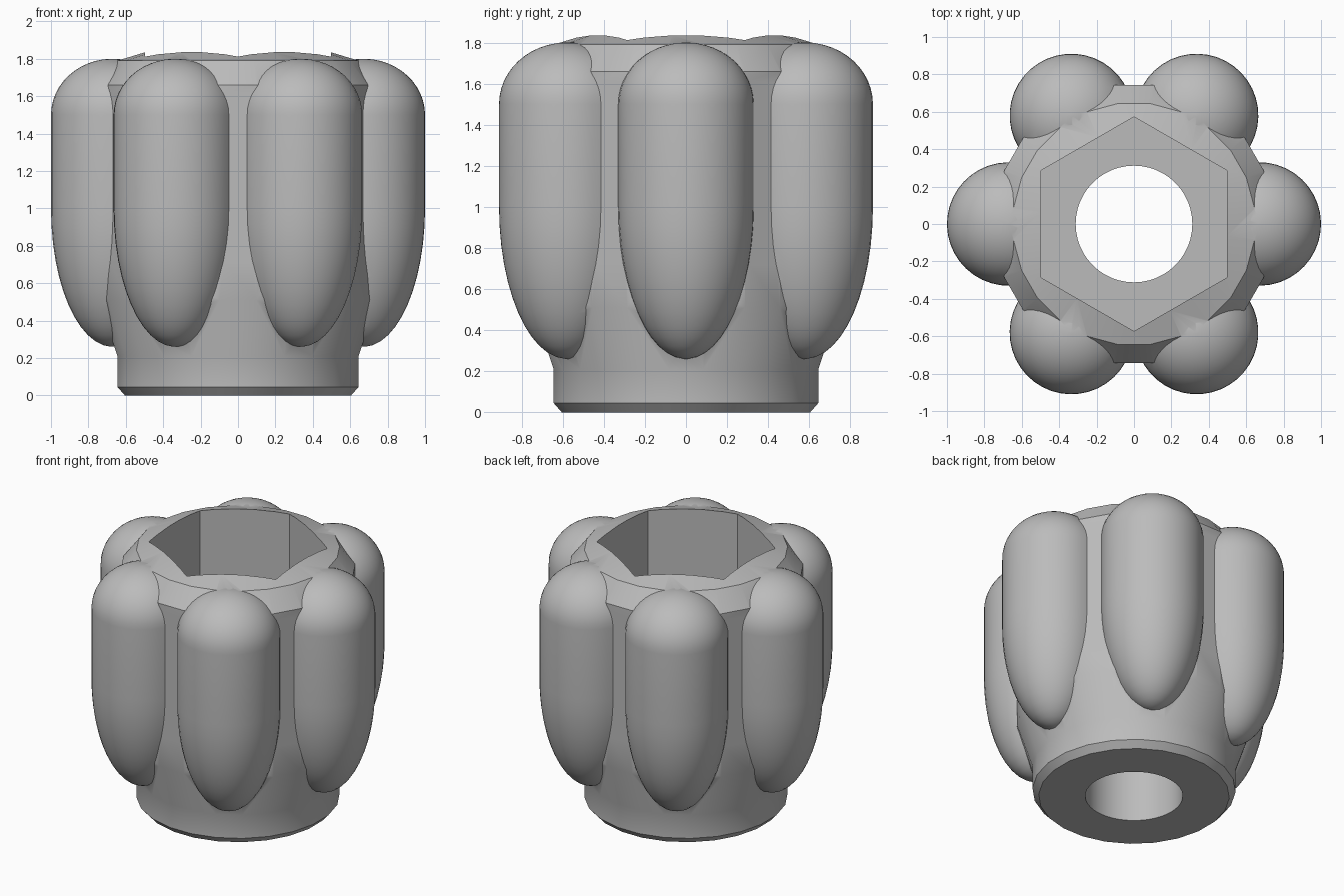
import bpy, bmesh
from math import sin, cos, pi, radians

old = bpy.data.objects.get("Cube")
if old:
    bpy.data.objects.remove(old, do_unlink=True)

grey = bpy.data.materials.new("mid_grey")
grey.use_nodes = True
colour = (0.5, 0.5, 0.5, 1)
grey.diffuse_color = colour
grey.node_tree.nodes["Principled BSDF"].inputs["Base Color"].default_value = colour


def lathe(name, profile, sides, turn=0, centre=(0, 0)):
    """Closed solid turned from (radius, height) points, bottom to top."""
    bm = bmesh.new()
    angles = [turn + 2 * pi * i / sides for i in range(sides)]
    rings = [[bm.verts.new((centre[0] + r * cos(a), centre[1] + r * sin(a), z))
              for a in angles] for r, z in profile]
    for low, high in zip(rings, rings[1:]):
        for i in range(sides):
            j = (i + 1) % sides
            bm.faces.new((low[i], low[j], high[j], high[i]))
    bm.faces.new(rings[0][::-1])
    bm.faces.new(rings[-1])
    mesh = bpy.data.meshes.new(name)
    bm.to_mesh(mesh)
    bm.free()
    mesh.materials.append(grey)
    obj = bpy.data.objects.new(name, mesh)
    bpy.context.collection.objects.link(obj)
    return obj


def combine(target, tool, operation):
    """Apply a boolean and discard the tool."""
    mod = target.modifiers.new(operation.lower(), "BOOLEAN")
    mod.operation, mod.solver, mod.object = operation, "EXACT", tool
    bpy.context.view_layer.objects.active = target
    bpy.ops.object.modifier_apply(modifier=mod.name)
    bpy.data.objects.remove(tool, do_unlink=True)


# Core: chamfered foot, flared collar, straight barrel and sloped crown
knob = lathe("knob_body", [(0.61, 0), (0.65, 0.045), (0.65, 0.21), (0.75, 0.51),
                           (0.75, 1.66), (0.65, 1.79), (0.5, 1.835), (0.4, 1.835)],
             24, radians(7.5))

# Six finger grips: domed top, straight middle, long tapered lower end
grip_radius, steps = 0.33, 12
taper = [(grip_radius * sin(t), 1.0 - 0.74 * cos(t))
         for t in (pi / 2 * (i + 0.2) / (steps + 0.2) for i in range(steps + 1))]
dome = [(grip_radius * cos(t), 1.5 + 0.3 * sin(t))
        for t in (pi / 2 * i / (steps + 0.2) for i in range(steps + 1))]
for k in range(6):
    a = k * pi / 3
    grip = lathe("grip", taper + dome, 40, a + 0.03, (0.67 * cos(a), 0.67 * sin(a)))
    combine(knob, grip, "UNION")

# Hexagonal nut recess from the top, then the round through hole
combine(knob, lathe("nut_recess", [(0.573, 0.6), (0.573, 2.2)], 6, pi / 2), "DIFFERENCE")
combine(knob, lathe("through_hole", [(0.312, -0.2), (0.312, 2.2)], 48), "DIFFERENCE")

bpy.ops.object.select_all(action="DESELECT")
knob.select_set(True)
bpy.context.view_layer.objects.active = knob
bpy.ops.object.shade_smooth_by_angle(angle=radians(30))
